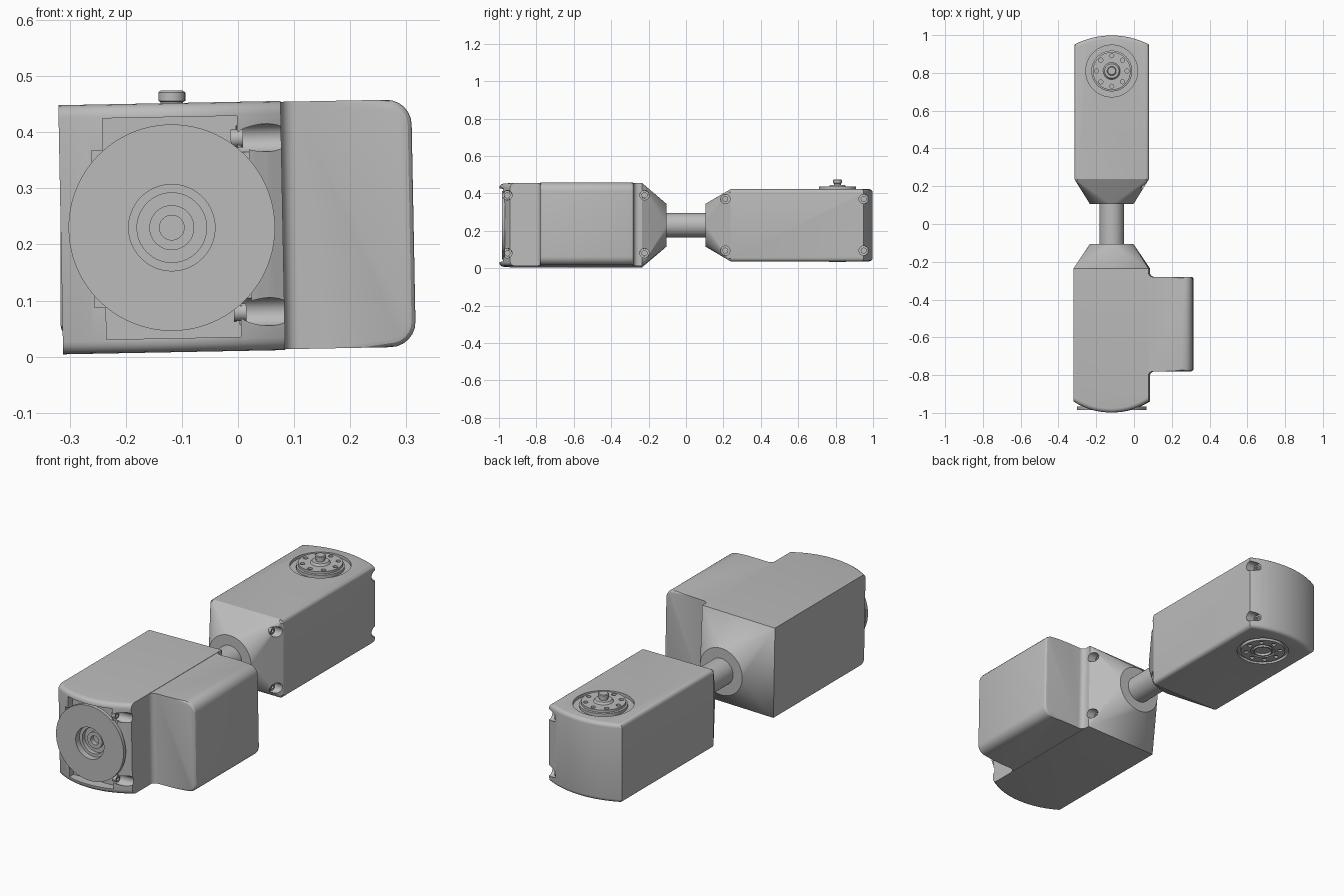
import bpy, bmesh
from math import pi, sin, cos, sqrt, radians
from mathutils import Matrix, Vector

cube = bpy.data.objects.get("Cube")
if cube:
    bpy.data.objects.remove(cube)

grey = bpy.data.materials.new("plain grey")
grey.use_nodes = True
grey.diffuse_color = (0.5, 0.5, 0.5, 1)
grey.node_tree.nodes["Principled BSDF"].inputs["Base Color"].default_value = (0.5, 0.5, 0.5, 1)

CX, CZ = -0.118, 0.23              # shared long axis
HALF = 0.198                       # half width of both housings
TO_FRONT = Matrix.Rotation(pi / 2, 4, 'X')
TO_SIDE = Matrix.Rotation(pi / 2, 4, 'Y')
AXIS = Matrix.Translation((CX, 0, CZ))
ROLL = AXIS @ Matrix.Rotation(radians(-1.1), 4, 'Y') @ AXIS.inverted()


def make(name, bm, matrix=Matrix()):
    bmesh.ops.transform(bm, matrix=matrix, verts=bm.verts)
    bmesh.ops.recalc_face_normals(bm, faces=bm.faces)
    mesh = bpy.data.meshes.new(name)
    bm.to_mesh(mesh)
    bm.free()
    mesh.materials.append(grey)
    ob = bpy.data.objects.new(name, mesh)
    bpy.context.collection.objects.link(ob)
    return ob


def lathe(name, profile, matrix, sides=48):
    """Closed (radius, height) profile turned about local z."""
    bm = bmesh.new()
    rings = []
    for r, h in profile:
        if r == 0:
            rings.append([bm.verts.new((0, 0, h))] * sides)
        else:
            rings.append([bm.verts.new((r * cos(2 * pi * i / sides), r * sin(2 * pi * i / sides), h))
                          for i in range(sides)])
    for a, b in zip(rings, rings[1:]):
        for i in range(sides):
            j = (i + 1) % sides
            quad = list(dict.fromkeys((a[i], a[j], b[j], b[i])))
            if len(quad) > 2:
                bm.faces.new(quad)
    return make(name, bm, matrix)


def rod(name, r, h0, h1, matrix, sides=32):
    return lathe(name, [(0, h0), (r, h0), (r, h1), (0, h1)], matrix, sides)


def box(name, lo, hi):
    bm = bmesh.new()
    bmesh.ops.create_cube(bm, size=1)
    lo, hi = Vector(lo), Vector(hi)
    return make(name, bm, Matrix.Translation((lo + hi) / 2) @ Matrix.Diagonal((*(hi - lo), 1)))


def cut(ob, cutters):
    for c in cutters:
        mod = ob.modifiers.new("cut", 'BOOLEAN')
        mod.operation, mod.solver, mod.object = 'DIFFERENCE', 'EXACT', c
    bpy.context.view_layer.update()
    done = bpy.data.meshes.new_from_object(ob.evaluated_get(bpy.context.evaluated_depsgraph_get()))
    ob.modifiers.clear()
    ob.data = done
    for c in cutters:
        bpy.data.objects.remove(c)


def housing(name, side, neck, taper, corner, tip, z0, z1, bevel, long_edges):
    """Bowed end, box middle, and a loft from rectangle to round neck, as one hull."""
    bm = bmesh.new()
    sag = tip - corner
    big = (HALF ** 2 + sag ** 2) / (2 * sag)
    for z in (z0, z1):
        for i in range(17):
            dx = HALF * (i / 8 - 1)
            bm.verts.new((CX + dx, side * (tip - big + sqrt(big ** 2 - dx ** 2)), z))
        for dx in (-HALF, HALF):
            bm.verts.new((CX + dx, side * taper, z))
    for i in range(48):
        a = 2 * pi * i / 48
        bm.verts.new((CX + 0.115 * cos(a), side * neck, CZ + 0.115 * sin(a)))
    bmesh.ops.convex_hull(bm, input=bm.verts)
    bmesh.ops.dissolve_limit(bm, angle_limit=0.01, verts=bm.verts, edges=bm.edges)
    bm.normal_update()

    def rounded(e):
        p, q = (v.co for v in e.verts)
        if abs(p.z - q.z) > 0.01 or min(abs(p.y), abs(q.y)) < taper - 0.01:
            return False
        end = min(abs(p.y), abs(q.y)) > corner - 0.01
        along = abs(p.x - q.x) < 0.001
        return e.calc_face_angle(0) > 0.5 and (end or (along and long_edges))

    bmesh.ops.bevel(bm, geom=[e for e in bm.edges if rounded(e)], offset=bevel,
                    segments=4, profile=0.5, affect='EDGES')
    return make(name, bm)


def screw_pockets(spots, dz):
    """Cutters for the screw pockets on the +x side, plus the screws in them."""
    cutters = []
    for y, floor in spots:
        for s in (-1, 1):
            at = Matrix.Translation((0, y, CZ + 0.002 + s * dz)) @ TO_SIDE
            cutters.append(rod("pocket_cutter", 0.025, floor, 0.2, at))
            screws.append(lathe("screw", [(0, floor - 0.01), (0.016, floor - 0.01), (0.016, floor + 0.012),
                                          (0.008, floor + 0.012), (0.008, floor + 0.004),
                                          (0, floor + 0.004)], at, 20))
    return cutters


def bolt_circle(matrix, h0, h1):
    return [rod("bolt_cutter", 0.011, h0, h1,
                matrix @ Matrix.Rotation(i * pi / 4, 4, 'Z') @ Matrix.Translation((0.081, 0, 0)), 12)
            for i in range(8)]


# Front housing with front recess, bore and screw pockets
screws = []
front = housing("front_housing", -1, 0.105, 0.235, 0.94, 0.998, 0.008, 0.452, 0.022, False)
front_axis = AXIS @ TO_FRONT
cut(front, [box("recess_cutter", (CX - 0.12, -1.1, 0.033), (CX + 0.12, -0.945, 0.427)),
            box("wide_recess_cutter", (CX - 0.14, -1.1, 0.09), (CX + 0.14, -0.952, 0.37)),
            rod("bore_cutter", 0.11, 0.89, 1.1, front_axis)]
    + screw_pockets([(-0.955, 0.0), (-0.222, 0.03)], 0.155))
front_parts = [front] + screws

# Output flange with stepped bore
front_parts.append(lathe("front_flange", [
    (0, 0.88), (0.115, 0.88), (0.115, 0.967), (0.184, 0.967), (0.184, 0.985), (0.077, 0.985),
    (0.077, 0.955), (0.062, 0.955), (0.062, 0.935), (0.04, 0.935), (0.04, 0.947),
    (0.022, 0.947), (0.022, 0.925), (0, 0.925)], front_axis, 96))

# Side box with flared roots
bm = bmesh.new()
R = 0.025
x0, x1, y0, y1 = 0.08, 0.313, -0.78, -0.28
flare = [(x0 + R - R * cos(a), R - R * sin(a)) for a in (i * pi / 12 for i in range(7))]
outline = [(x0 - 0.03, y0 - R)] + [(x, y0 - d) for x, d in flare] + [(x1, y0), (x1, y1)]
outline += [(x, y1 + d) for x, d in reversed(flare)] + [(x0 - 0.03, y1 + R)]
face = bm.faces.new([bm.verts.new((x, y, 0.0095)) for x, y in outline])
up = bmesh.ops.extrude_face_region(bm, geom=[face])["geom"]
bmesh.ops.translate(bm, vec=(0, 0, 0.441), verts=[v for v in up if isinstance(v, bmesh.types.BMVert)])
bmesh.ops.recalc_face_normals(bm, faces=bm.faces)
outer = [e for e in bm.edges if all(v.co.x > x1 - 0.001 for v in e.verts)]
level = [e for e in outer if abs(e.verts[0].co.z - e.verts[1].co.z) < 0.001]
bmesh.ops.bevel(bm, geom=level, offset=0.045, segments=6, profile=0.5, affect='EDGES')
rim = [e for e in bm.edges if all(v.co.x > x1 - 0.05 for v in e.verts)
       and any(abs(e.verts[0].co.y - y) + abs(e.verts[1].co.y - y) < 0.002 for y in (y0, y1))
       and e.calc_face_angle(0) > 1]
bmesh.ops.bevel(bm, geom=rim, offset=0.014, segments=3, profile=0.5, affect='EDGES')
front_parts.append(make("side_box", bm))

# The front assembly sits slightly rolled about the long axis
for ob in front_parts:
    ob.data.transform(ROLL)

# Connecting rod
rod("connecting_rod", 0.065, -0.13, 0.13, front_axis, 48)

# Rear housing with round recesses above and below
rear = housing("rear_housing", 1, 0.105, 0.238, 0.95, 0.998, 0.037, 0.4225, 0.018, True)
horn = Matrix.Translation((CX, 0.81, 0))
cut(rear, [rod("top_recess_cutter", 0.137, 0.408, 0.6, horn, 64),
           rod("bottom_recess_cutter", 0.122, -0.1, 0.05, horn, 64)]
    + screw_pockets([(0.21, 0.03), (0.95, 0.03)], 0.138))

# Top horn with bolt holes, hub and shaft
top_horn = lathe("top_horn", [
    (0, 0.4), (0.108, 0.4), (0.108, 0.422), (0.1, 0.424), (0.1, 0.436), (0.045, 0.436), (0.038, 0.446),
    (0.02, 0.446), (0.02, 0.454), (0.024, 0.456), (0.024, 0.471), (0.02, 0.474), (0, 0.474)], horn, 64)
cut(top_horn, bolt_circle(horn, 0.425, 0.5))

# Bottom idler disc with bolt holes
bottom_disc = lathe("bottom_disc", [
    (0, 0.06), (0.105, 0.06), (0.105, 0.036), (0.058, 0.036), (0.058, 0.043), (0.046, 0.043),
    (0.046, 0.034), (0.04, 0.034), (0.04, 0.046), (0, 0.046)], horn, 64)
cut(bottom_disc, bolt_circle(horn, 0.0, 0.045))

# Smooth the round surfaces, keep the hard edges
bpy.ops.object.select_all(action='DESELECT')
for ob in bpy.context.collection.objects:
    if ob.type == 'MESH' and grey.name in ob.data.materials:
        ob.select_set(True)
        bpy.context.view_layer.objects.active = ob
bpy.ops.object.shade_smooth_by_angle(angle=radians(28))
